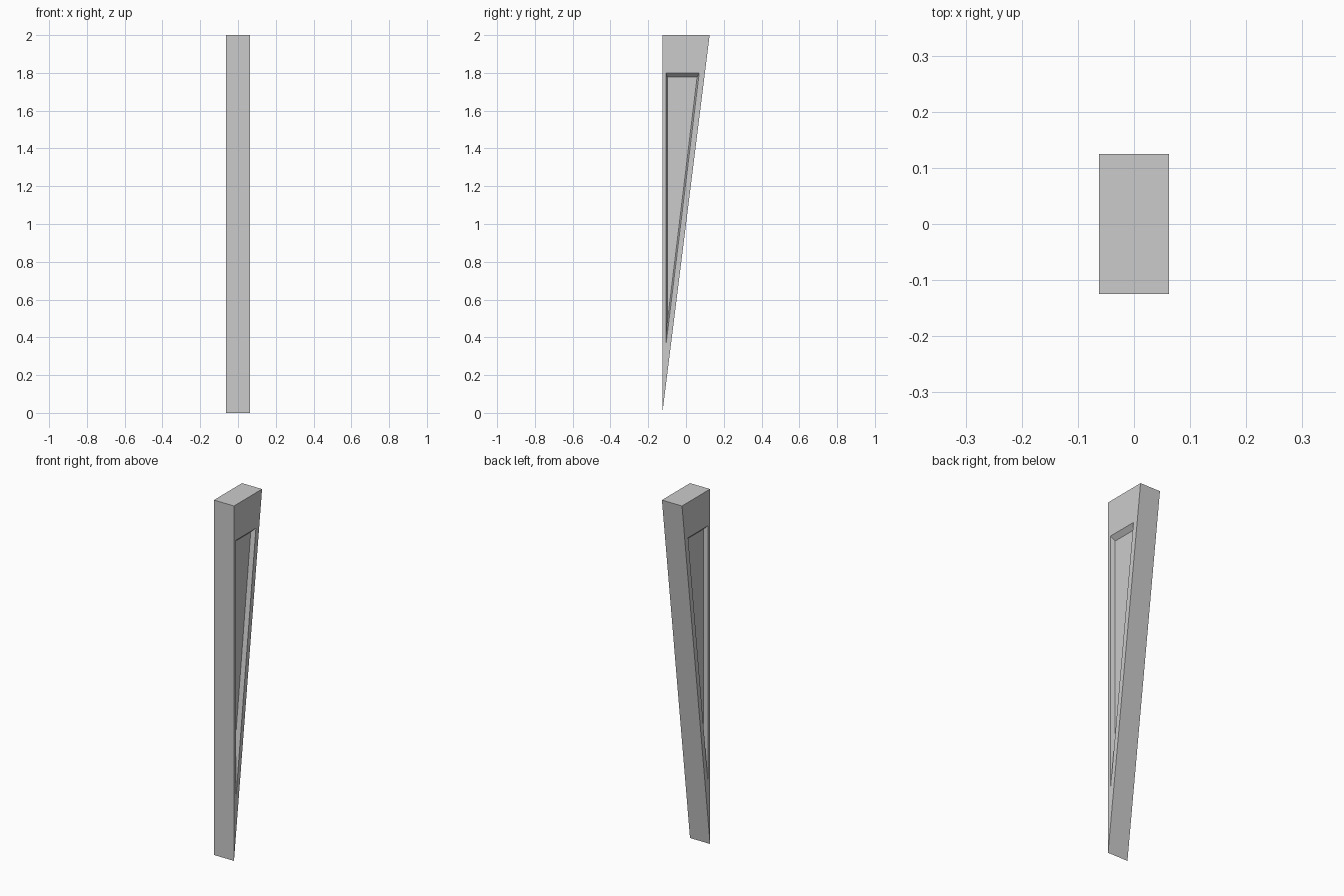
import bpy, bmesh

if "Cube" in bpy.data.objects:
    bpy.data.objects.remove(bpy.data.objects["Cube"])

HALF = 0.0625      # half thickness in x
DEPTH = 0.024      # recess depth

# triangular side profiles (y, z): silhouette, recess rim, recess floor
outer = [(-0.125, 0.0), (0.125, 2.0), (-0.125, 2.0)]
rim = [(-0.106, 0.36), (0.070, 1.80), (-0.106, 1.80)]
floor = [(-0.099, 0.48), (0.0585, 1.777), (-0.099, 1.777)]

bm = bmesh.new()


def ring(profile, x):
    return [bm.verts.new((x, y, z)) for y, z in profile]


# skin from one recess floor, around the wedge, to the opposite recess floor
rings = [ring(floor, -HALF + DEPTH), ring(rim, -HALF), ring(outer, -HALF),
         ring(outer, HALF), ring(rim, HALF), ring(floor, HALF - DEPTH)]
for a, b in zip(rings, rings[1:]):
    for i in range(3):
        j = (i + 1) % 3
        bm.faces.new((a[i], a[j], b[j], b[i]))
bm.faces.new(rings[0])
bm.faces.new(rings[-1])
bmesh.ops.recalc_face_normals(bm, faces=bm.faces[:])

# tapered bracket with a recessed panel on both sides
mesh = bpy.data.meshes.new("tapered_bracket")
bm.to_mesh(mesh)
bm.free()
bpy.context.collection.objects.link(bpy.data.objects.new("tapered_bracket", mesh))
